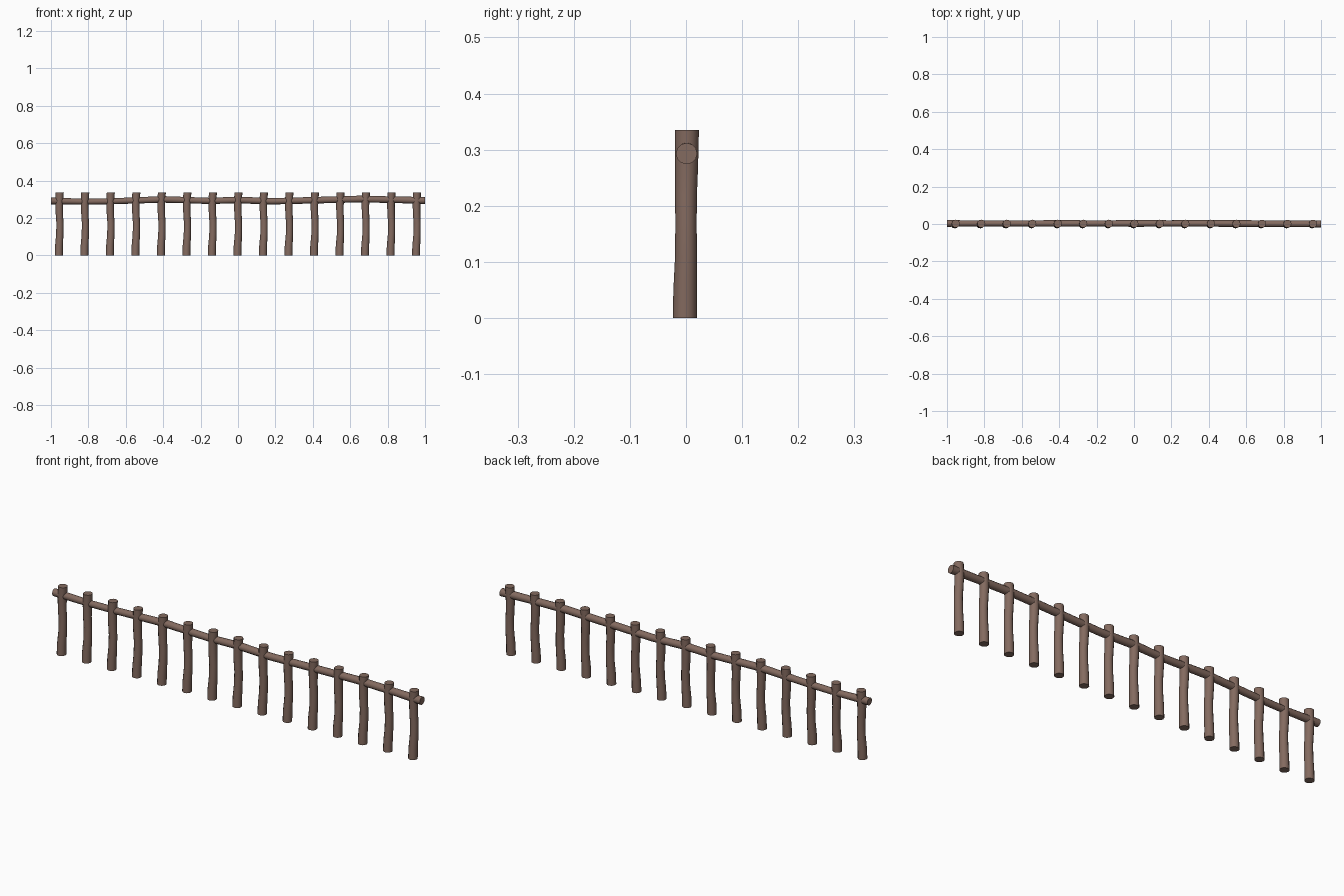
import bpy, bmesh, math
from mathutils import Vector

if "Cube" in bpy.data.objects:
    bpy.data.objects.remove(bpy.data.objects["Cube"])

wood = bpy.data.materials.new("brown_wood")
wood.diffuse_color = (0.23, 0.145, 0.115, 1)
wood.use_nodes = True
wood.node_tree.nodes["Principled BSDF"].inputs["Base Color"].default_value = wood.diffuse_color


def log(name, rings, axis, sides=12):
    """Sweep round sections (x, y, z, radius) along the 'X' or 'Z' axis."""
    bm = bmesh.new()
    loops = []
    for x, y, z, r in rings:
        loop = []
        for i in range(sides):
            a = 2 * math.pi * i / sides
            u, v = r * math.cos(a), r * math.sin(a)
            off = Vector((u, v, 0)) if axis == 'Z' else Vector((0, u, v))
            loop.append(bm.verts.new(Vector((x, y, z)) + off))
        loops.append(loop)
    for lo, hi in zip(loops, loops[1:]):
        for i in range(sides):
            j = (i + 1) % sides
            bm.faces.new((lo[i], lo[j], hi[j], hi[i]))
    bm.faces.new(loops[0][::-1])
    bm.faces.new(loops[-1])
    bmesh.ops.recalc_face_normals(bm, faces=bm.faces)
    mesh = bpy.data.meshes.new(name)
    bm.to_mesh(mesh)
    bm.free()
    mesh.materials.append(wood)
    obj = bpy.data.objects.new(name, mesh)
    bpy.context.collection.objects.link(obj)
    bpy.context.view_layer.objects.active = obj
    obj.select_set(True)
    bpy.ops.object.shade_smooth_by_angle(angle=math.radians(40))
    obj.select_set(False)
    return obj


# Gently crooked upright posts
post_rings = [(-0.003, -0.002, 0.0, 0.0215), (-0.002, -0.0015, 0.05, 0.021),
              (0.002, 0.0, 0.11, 0.0195), (0.003, 0.0, 0.17, 0.019),
              (0.0, 0.0, 0.22, 0.0195), (-0.001, 0.001, 0.27, 0.0205),
              (0.002, 0.0015, 0.335, 0.0215)]
COUNT = 15
for n in range(COUNT):
    px = -0.955 + 1.91 * n / (COUNT - 1)
    log(f"post_{n + 1:02d}", [(px + x, y, z, r) for x, y, z, r in post_rings], 'Z')

# Uneven horizontal rail passing through the posts
log("rail", [(-1.0, 0.003, 0.291, 0.018), (-0.82, 0.003, 0.287, 0.0155),
             (-0.68, 0.003, 0.289, 0.016), (-0.4, 0.003, 0.299, 0.0175),
             (-0.15, 0.003, 0.291, 0.0165), (0.0, 0.003, 0.296, 0.018),
             (0.18, 0.003, 0.289, 0.017), (0.42, 0.003, 0.295, 0.0175),
             (0.65, 0.002, 0.301, 0.018), (0.85, 0.001, 0.297, 0.0175),
             (1.0, 0.001, 0.293, 0.019)], 'X')
